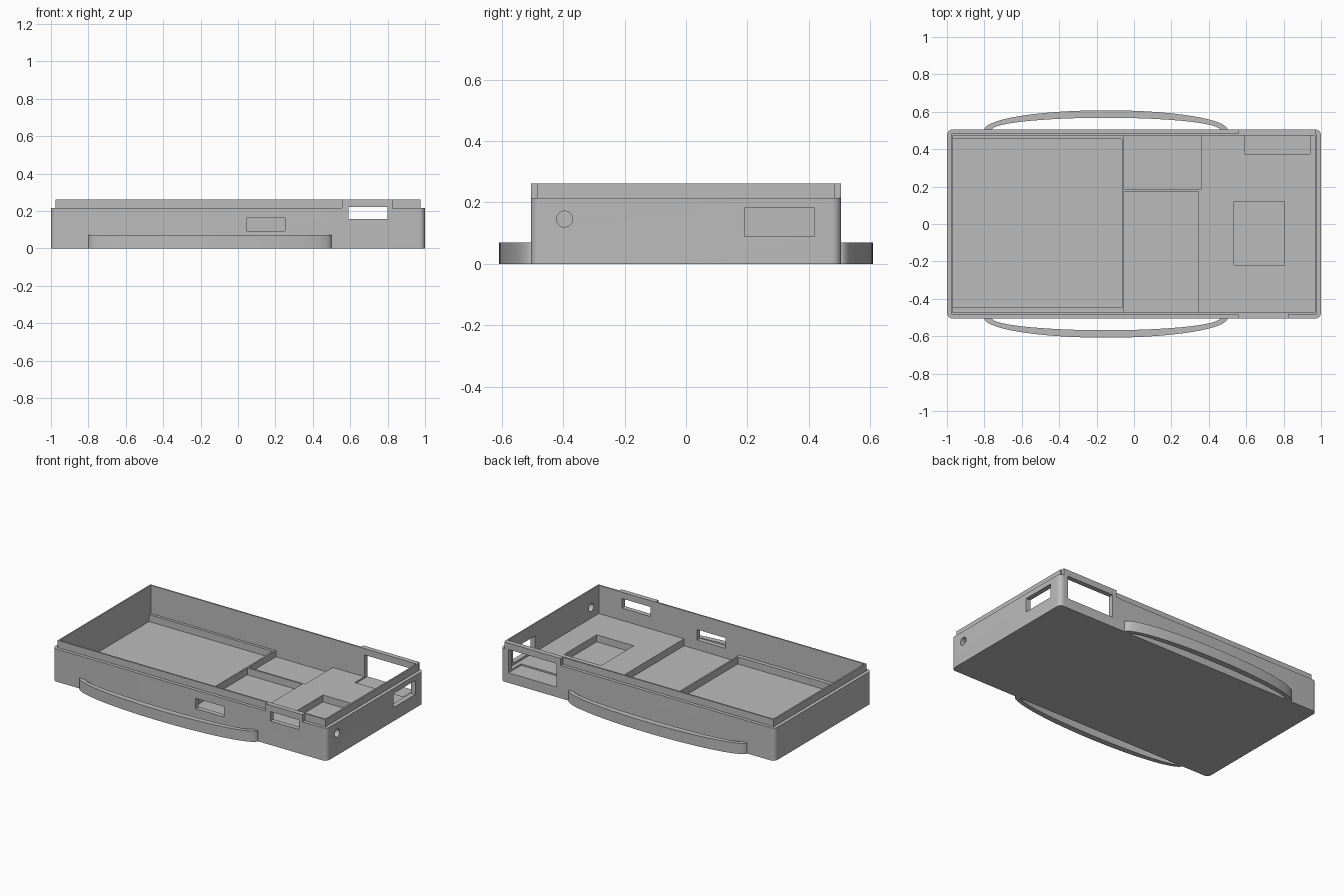
import bpy
import bmesh
from math import pi, cos, sin, radians
from mathutils import Matrix

cube = bpy.data.objects.get("Cube")
if cube:
    bpy.data.objects.remove(cube, do_unlink=True)

GREY = (0.5, 0.5, 0.5, 1)
grey = bpy.data.materials.new("plain grey")
grey.use_nodes = True
grey.diffuse_color = GREY
grey.node_tree.nodes["Principled BSDF"].inputs["Base Color"].default_value = GREY


def add_object(name, bm):
    bmesh.ops.recalc_face_normals(bm, faces=bm.faces)
    mesh = bpy.data.meshes.new(name)
    bm.to_mesh(mesh)
    bm.free()
    mesh.materials.append(grey)
    obj = bpy.data.objects.new(name, mesh)
    bpy.context.collection.objects.link(obj)
    return obj


def prism(name, outline, z0, z1):
    bm = bmesh.new()
    face = bm.faces.new([bm.verts.new((x, y, z0)) for x, y in outline])
    top = bmesh.ops.extrude_face_region(bm, geom=[face])["geom"]
    verts = [v for v in top if isinstance(v, bmesh.types.BMVert)]
    bmesh.ops.translate(bm, verts=verts, vec=(0, 0, z1 - z0))
    return add_object(name, bm)


def box(name, x0, x1, y0, y1, z0, z1):
    return prism(name, [(x0, y0), (x1, y0), (x1, y1), (x0, y1)], z0, z1)


def rounded(w, d, r, steps=8):
    pts = []
    for i, (sx, sy) in enumerate([(1, 1), (-1, 1), (-1, -1), (1, -1)]):
        for k in range(steps + 1):
            a = (i + k / steps) * pi / 2
            pts.append((sx * (w - r) + r * cos(a), sy * (d - r) + r * sin(a)))
    return pts


def smooth(obj):
    bpy.ops.object.select_all(action="DESELECT")
    obj.select_set(True)
    bpy.context.view_layer.objects.active = obj
    bpy.ops.object.shade_smooth_by_angle(angle=radians(30))


def combine(target, other, operation):
    mod = target.modifiers.new(operation, "BOOLEAN")
    mod.object, mod.operation, mod.solver = other, operation, "EXACT"
    bpy.context.view_layer.objects.active = target
    bpy.ops.object.modifier_apply(modifier=mod.name)
    bpy.data.objects.remove(other, do_unlink=True)


# Tray with a set-back lip and two raised flush wall sections
tray = prism("tray", rounded(1, 0.505, 0.03), 0, 0.215)
combine(tray, box("lip", -0.977, 0.977, -0.483, 0.483, 0.1, 0.262), "UNION")
combine(tray, box("front_tab", 0.555, 0.825, -0.505, -0.44, 0.15, 0.262), "UNION")
combine(tray, box("back_tab", 0.56, 0.97, 0.44, 0.505, 0.15, 0.262), "UNION")

# Main cavity, floor pockets and wall openings
cuts = {
    "cavity": (-0.967, 0.967, -0.473, 0.473, 0.076, 0.4),
    "large_pocket": (-0.967, -0.065, -0.447, 0.455, 0.03, 0.1),
    "middle_pocket": (-0.055, 0.345, -0.473, 0.175, 0.03, 0.1),
    "rear_pocket": (-0.055, 0.36, 0.187, 0.473, 0.035, 0.1),
    "square_pocket": (0.535, 0.805, -0.22, 0.12, 0.03, 0.1),
    "port_pocket": (0.59, 0.94, 0.375, 0.55, 0.066, 0.22),
    "front_slot": (0.045, 0.25, -0.6, -0.44, 0.093, 0.162),
    "front_tab_slot": (0.59, 0.798, -0.6, -0.44, 0.157, 0.22),
    "side_slot": (0.9, 1.1, 0.19, 0.418, 0.09, 0.182),
}
for name, size in cuts.items():
    combine(tray, box(name, *size), "DIFFERENCE")

# Round hole in the left side wall
bm = bmesh.new()
place = Matrix.Translation((1, -0.395, 0.146)) @ Matrix.Rotation(pi / 2, 4, "Y")
bmesh.ops.create_cone(bm, cap_ends=True, segments=32, radius1=0.026,
                      radius2=0.026, depth=0.2, matrix=place)
combine(tray, add_object("round_hole", bm), "DIFFERENCE")
smooth(tray)

# Bowed strap loops along both long sides
for name, side in (("front_loop", -1), ("back_loop", 1)):
    arc = [pi * k / 48 for k in range(49)]
    outer = [(-0.15 + 0.65 * cos(a), side * (0.503 + 0.105 * sin(a))) for a in arc]
    inner = [(-0.15 + 0.61 * cos(a), side * (0.503 + 0.065 * sin(a))) for a in arc]
    smooth(prism(name, outer + inner[::-1], 0, 0.07))
